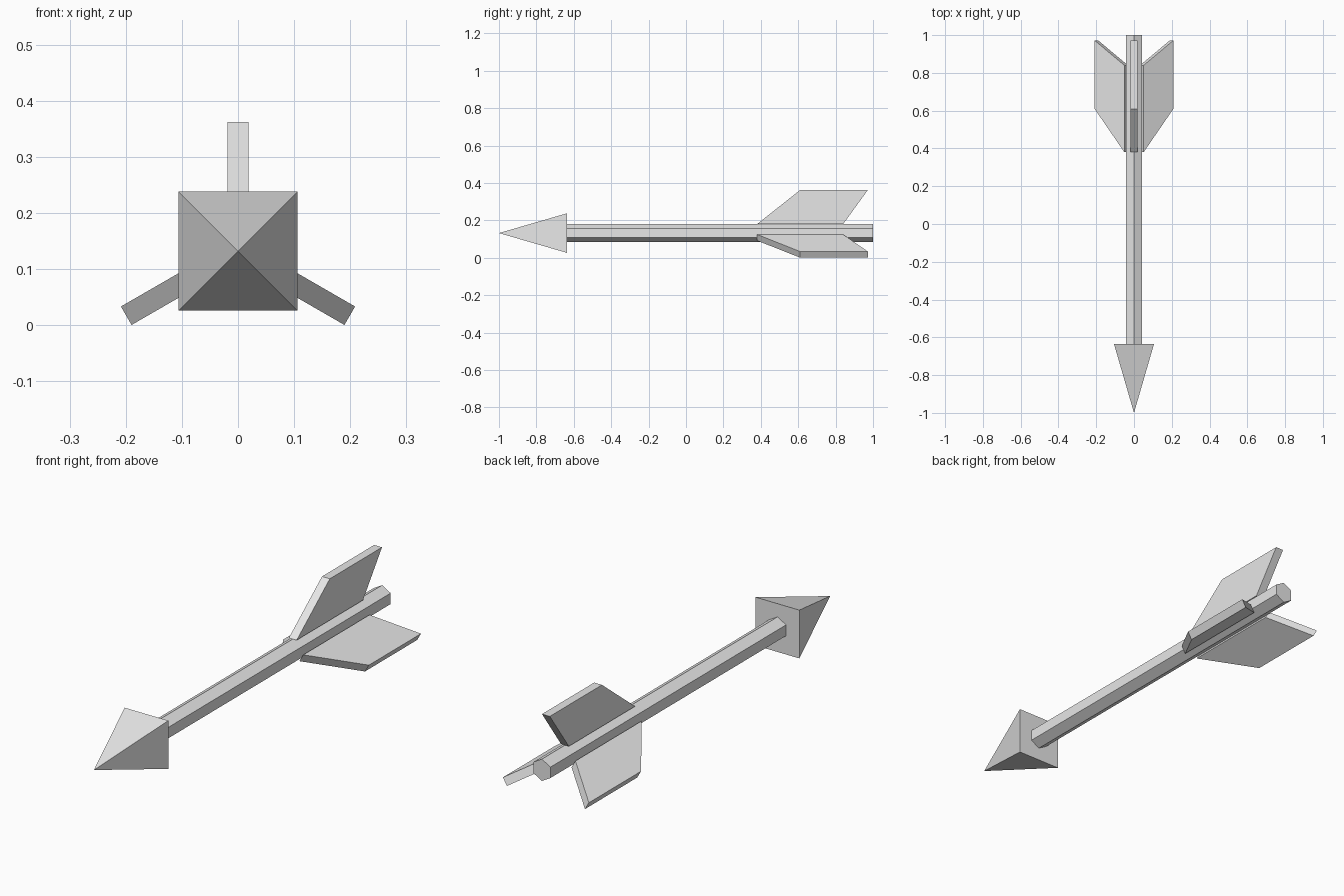
import bpy, bmesh, math
from mathutils import Matrix, Vector

if "Cube" in bpy.data.objects:
    bpy.data.objects.remove(bpy.data.objects["Cube"])

AXIS_Z = 0.132   # height of the shaft axis
R = 0.048        # shaft radius

grey = bpy.data.materials.new("light_grey")
grey.diffuse_color = (0.8, 0.8, 0.8, 1)
grey.use_nodes = True
grey.node_tree.nodes["Principled BSDF"].inputs["Base Color"].default_value = grey.diffuse_color


def finish(name, bm):
    bmesh.ops.recalc_face_normals(bm, faces=bm.faces)
    bmesh.ops.translate(bm, verts=bm.verts, vec=(0, 0, AXIS_Z))
    mesh = bpy.data.meshes.new(name)
    bm.to_mesh(mesh)
    bm.free()
    mesh.materials.append(grey)
    obj = bpy.data.objects.new(name, mesh)
    bpy.context.collection.objects.link(obj)


def extrude(bm, points, offset):
    face = bm.faces.new([bm.verts.new(p) for p in points])
    new = bmesh.ops.extrude_face_region(bm, geom=[face])["geom"]
    verts = [v for v in new if isinstance(v, bmesh.types.BMVert)]
    bmesh.ops.translate(bm, verts=verts, vec=offset)


# Hexagonal shaft with a ridge on top
bm = bmesh.new()
hexagon = [(R * math.sin(i * math.pi / 3), -0.635, R * math.cos(i * math.pi / 3))
           for i in range(6)]
extrude(bm, hexagon, (0, 1.635, 0))
finish("shaft", bm)

# Square pyramid head
bm = bmesh.new()
s = 0.106
base = [bm.verts.new((x, -0.635, z)) for x, z in ((-s, -s), (s, -s), (s, s), (-s, s))]
tip = bm.verts.new((0, -1, 0))
bm.faces.new(base)
for i in range(4):
    bm.faces.new((base[i], base[(i + 1) % 4], tip))
finish("arrow_head", bm)

# Three swept fins around the shaft
T = 0.019
profile = [(0.38, R), (0.61, 0.23), (0.972, 0.23), (0.84, R)]
for i, name in enumerate(("top_fin", "right_fin", "left_fin")):
    bm = bmesh.new()
    extrude(bm, [(-T, y, r) for y, r in profile], Vector((2 * T, 0, 0)))
    bmesh.ops.rotate(bm, verts=bm.verts, cent=(0, 0, 0),
                     matrix=Matrix.Rotation(i * 2 * math.pi / 3, 3, 'Y'))
    finish(name, bm)
